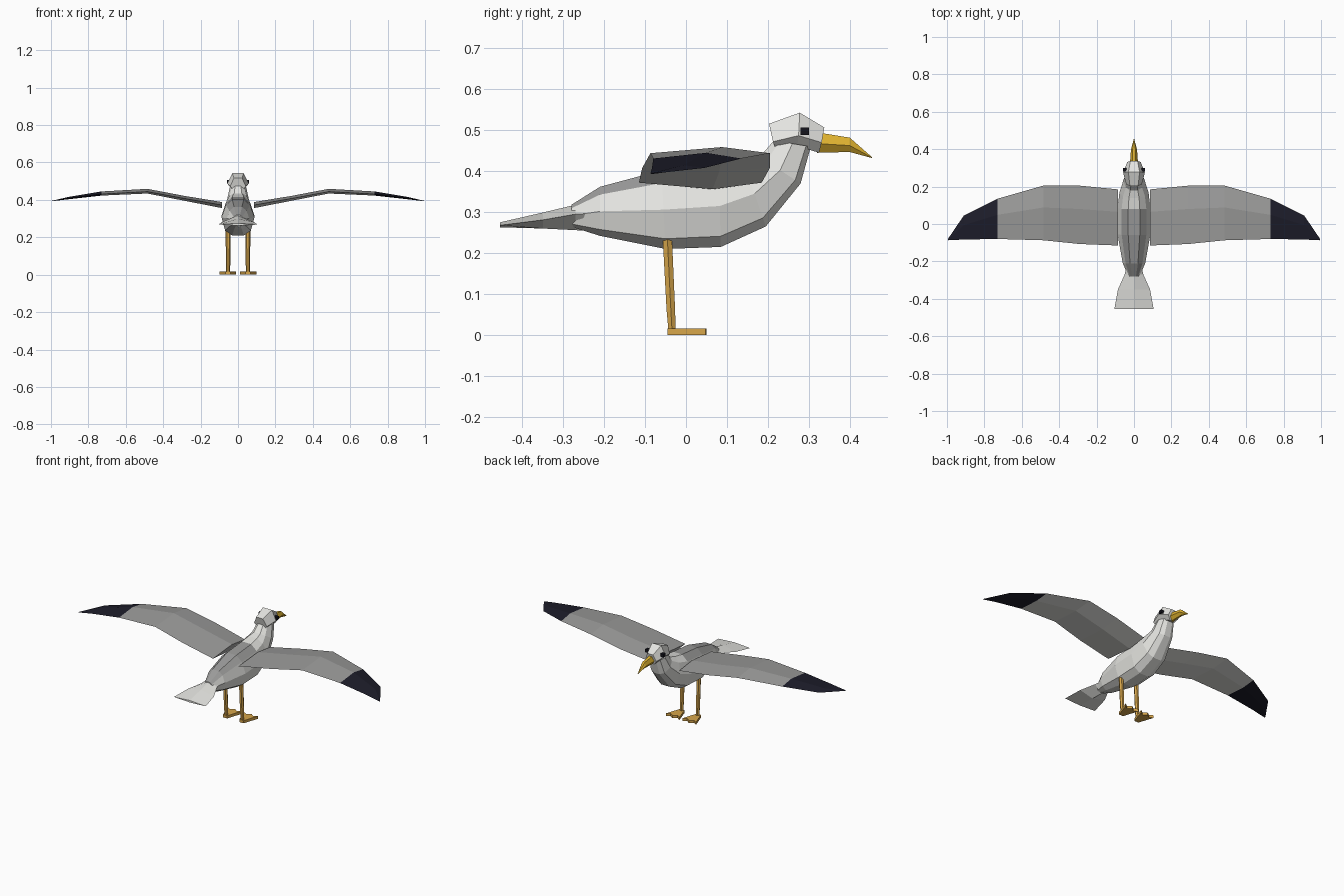
import bpy, bmesh

if "Cube" in bpy.data.objects:
    bpy.data.objects.remove(bpy.data.objects["Cube"])


def material(name, rgb):
    m = bpy.data.materials.new(name)
    m.diffuse_color = (*rgb, 1)
    m.use_nodes = True
    m.node_tree.nodes["Principled BSDF"].inputs["Base Color"].default_value = m.diffuse_color
    return m


WHITE = material("white feathers", (0.78, 0.78, 0.75))
GREY = material("grey feathers", (0.33, 0.33, 0.325))
DARK = material("dark wing tips", (0.012, 0.012, 0.023))
YELLOW = material("yellow beak", (0.74, 0.45, 0.03))
ORANGE = material("orange legs", (0.68, 0.38, 0.07))
BLACK = material("black eye", (0.007, 0.007, 0.012))


def loft(name, rings, mats, rule=None):
    """Skin closed rings of points, cap both ends, colour faces by a rule."""
    bm = bmesh.new()
    loops = [[bm.verts.new(p) for p in ring] for ring in rings]
    n = len(loops[0])
    for a, b in zip(loops, loops[1:]):
        for i in range(n):
            j = (i + 1) % n
            bm.faces.new((a[i], a[j], b[j], b[i]))
    bm.faces.new(loops[0])
    bm.faces.new(loops[-1])
    bmesh.ops.remove_doubles(bm, verts=bm.verts, dist=0.0002)
    bmesh.ops.recalc_face_normals(bm, faces=bm.faces)
    if rule:
        for f in bm.faces:
            f.material_index = rule(f)
    me = bpy.data.meshes.new(name)
    bm.to_mesh(me)
    bm.free()
    for m in mats:
        me.materials.append(m)
    ob = bpy.data.objects.new(name, me)
    bpy.context.collection.objects.link(ob)
    return ob


def mirrored(half):
    """Complete a half ring running from bottom to top."""
    return half + [(-x, y, z) for x, y, z in reversed(half)]


def mirror_x(ob):
    ob.modifiers.new("mirror", 'MIRROR')
    return ob


# Body and neck: each ring runs from (yb, zb) below to (yt, zt) above, half width w
SECTION = [(0, .35), (.13, .78), (.5, 1), (.84, .75), (1, .35)]
body = [(-.28, .264, -.28, .318, .03), (-.21, .242, -.21, .362, .06),
        (-.05, .21, -.06, .402, .088), (.085, .215, .08, .415, .088),
        (.195, .265, .14, .425, .078), (.28, .37, .18, .435, .058),
        (.305, .46, .215, .475, .044)]
rings = [mirrored([(w * k, yb + (yt - yb) * t, zb + (zt - zb) * t)
                   for t, k in SECTION]) for yb, zb, yt, zt, w in body]


def mantle(f):
    c = f.calc_center_median()
    # upper facets of the back, behind the neck
    return int(-.27 < c.y < .1 and f.normal.z > .45)


loft("body", rings, [WHITE, GREY], mantle)

# Head: y at top, y at bottom, then bottom, cheek and crown heights, half width
head = [(.203, .222, .447, .472, .516, .042),
        (.278, .272, .462, .487, .543, .058),
        (.338, .325, .445, .470, .507, .036)]
loft("head", [mirrored([(w * .5, yb, z0), (w, (y + yb) / 2, z1), (w * .52, y, z2)])
              for y, yb, z0, z1, z2, w in head], [WHITE])

# Beak: hooked, tapering to a point
beak = [(.32, .445, .495, .022), (.40, .447, .482, .016), (.455, .432, .434, .001)]
loft("beak", [mirrored([(w * .3, y, a), (w, y, a * .55 + b * .45), (w * .45, y, b)])
              for y, a, b, w in beak], [YELLOW])

# Eyes
eye = loft("eye", [[(x, .280, .488), (x, .30, .488), (x, .30, .507), (x, .280, .507)]
                   for x in (.04, .060)], [BLACK])
mirror_x(eye)

# Tail fan: y, half width, bottom, edge and top heights
tail = [(-.18, .03, .25, .30, .345), (-.27, .05, .256, .295, .318),
        (-.35, .086, .26, .281, .299), (-.455, .105, .263, .268, .275)]
loft("tail", [[(0, y, b), (w, y, e), (0, y, t), (-w, y, e)]
              for y, w, b, e, t in tail], [WHITE])

# Wings: x, leading y, trailing y, edge height, thickness above and below
wing = [(.085, .185, -.115, .372, .016, .016), (.29, .205, -.107, .408, .014, .012),
        (.485, .205, -.087, .444, .015, .010), (.73, .135, -.08, .431, .014, .008),
        (.91, .045, -.083, .408, .007, .005), (.995, -.08, -.087, .394, .001, .001)]
rings = []
for x, lead, trail, z, up, down in wing:
    mid = trail + (lead - trail) * .6
    rings.append([(x, lead, z), (x, mid, z + up), (x, trail, z), (x, mid, z - down)])


def plumage(f):
    # dark tips, pale underside, grey above
    if f.calc_center_median().x > .731:
        return 1
    return 2 if f.normal.z < -.2 else 0


mirror_x(loft("wing", rings, [GREY, DARK, WHITE], plumage))

# Legs: six-sided tapered columns
HEX = [(1, 0), (.5, .87), (-.5, .87), (-1, 0), (-.5, -.87), (.5, -.87)]
leg = [(.245, -.046, .013), (.06, -.037, .012), (.008, -.034, .010)]
mirror_x(loft("leg", [[(.053 + r * a, y + r * b, z) for a, b in HEX]
                      for z, y, r in leg], [ORANGE]))

# Webbed feet: notched fan
FOOT = [(.040, -.045), (.068, -.045), (.099, .048), (.078, .034),
        (.054, .05), (.031, .034), (.010, .048)]
mirror_x(loft("foot", [[(x, y, z) for x, y in FOOT] for z in (0, .016)], [ORANGE]))
